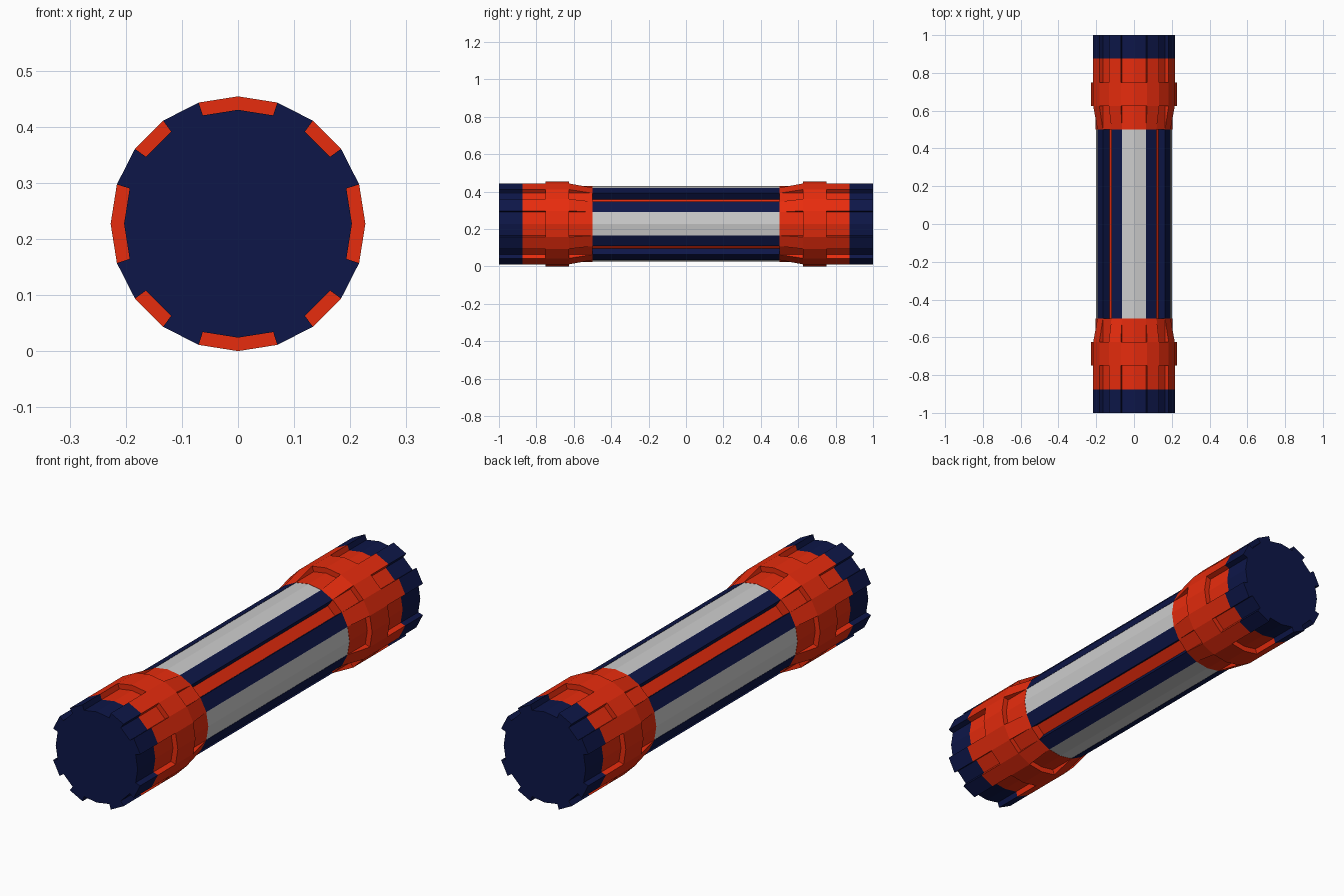
import bpy, bmesh, math
from mathutils import Vector

if "Cube" in bpy.data.objects:
    bpy.data.objects.remove(bpy.data.objects["Cube"])

CZ = 0.227          # axis height
LOW, HIGH, CORE = 0.203, 0.227, 0.161
PATTERN = "gbrbg"   # sector kinds, repeated four times round the 20-gon


def material(name, col):
    m = bpy.data.materials.new(name)
    m.diffuse_color = (*col, 1)
    m.use_nodes = True
    m.node_tree.nodes["Principled BSDF"].inputs["Base Color"].default_value = m.diffuse_color
    return m


RED = material("red", (0.80, 0.025, 0.004))
BLUE = material("navy", (0.004, 0.008, 0.065))


def kind(i):
    return PATTERN[i % 5]


def point(i, r, y):
    a = math.radians(18 * i)
    return Vector((r * math.sin(a), y, CZ + r * math.cos(a)))


def shell(name, mat, spans, kinds="gbr", ends=(None, None), side=1):
    """20-sided stepped shell; each span gives (start, end) radii per sector kind."""
    bm = bmesh.new()

    def face(pts, direction):
        vs = []
        for p in pts:
            q = Vector((p.x, p.y * side, p.z))
            if all((q - v).length > 1e-6 for v in vs):
                vs.append(q)
        if len(vs) < 3:
            return
        f = bm.faces.new([bm.verts.new(v) for v in vs])
        f.normal_update()
        d = Vector((direction.x, direction.y * side, direction.z))
        if f.normal.dot(d) < 0:
            f.normal_flip()

    def step(i, ra, rb, y, d):
        if abs(ra - rb) > 1e-6:
            face([point(i, ra, y), point(i + 1, ra, y),
                  point(i + 1, rb, y), point(i, rb, y)], Vector((0, d, 0)))

    for i in range(20):
        if kind(i) not in kinds:
            continue
        prev = ends[0]
        for y0, y1, radii in spans:
            a, b = radii[kind(i)]
            out = point(i + 0.5, 1, 0) - Vector((0, 0, CZ))
            face([point(i, a, y0), point(i + 1, a, y0),
                  point(i + 1, b, y1), point(i, b, y1)], out)
            # step from the previous span
            if prev is not None:
                step(i, prev, a, y0, -1 if a > prev else 1)
            prev = b
            # radial walls down to lower neighbours
            for j, edge in ((i - 1, i), (i + 1, i + 1)):
                c, d = radii[kind(j)]
                if c < a or d < b:
                    n = (point(j + 0.5, 1, 0) - point(i + 0.5, 1, 0))
                    face([point(edge, a, y0), point(edge, b, y1),
                          point(edge, d, y1), point(edge, c, y0)], n)
        if ends[1] is not None:
            step(i, prev, ends[1], spans[-1][1], 1)
    bmesh.ops.remove_doubles(bm, verts=bm.verts, dist=1e-5)
    me = bpy.data.meshes.new(name)
    bm.to_mesh(me)
    bm.free()
    ob = bpy.data.objects.new(name, me)
    bpy.context.collection.objects.link(ob)
    if mat:
        me.materials.append(mat)
    return ob


def radii(g, b, r):
    return {"g": g, "b": b, "r": r}


flat_low, flat_high = (LOW, LOW), (HIGH, HIGH)

# barrel: grey panels, navy bars, recessed red strips
barrel = [(-0.5, 0.5, radii((0.202, 0.202), flat_low, (CORE, CORE)))]
shell("grey_panels", None, barrel, "g")
shell("navy_bars", BLUE, barrel, "b")
shell("red_strips", RED, barrel, "r")

# collars and end caps at both ends
toothed = radii(flat_low, flat_high, flat_low)
for label, s in (("back", 1), ("front", -1)):
    shell(label + "_collar", RED, [
        (0.5, 0.625, radii(flat_low, (LOW, HIGH), flat_low)),
        (0.625, 0.75, radii(flat_high, flat_high, flat_high)),
        (0.75, 0.875, toothed)], ends=(CORE, None), side=s)
    shell(label + "_cap", BLUE, [(0.875, 1.0, toothed)], ends=(None, 0.0), side=s)
